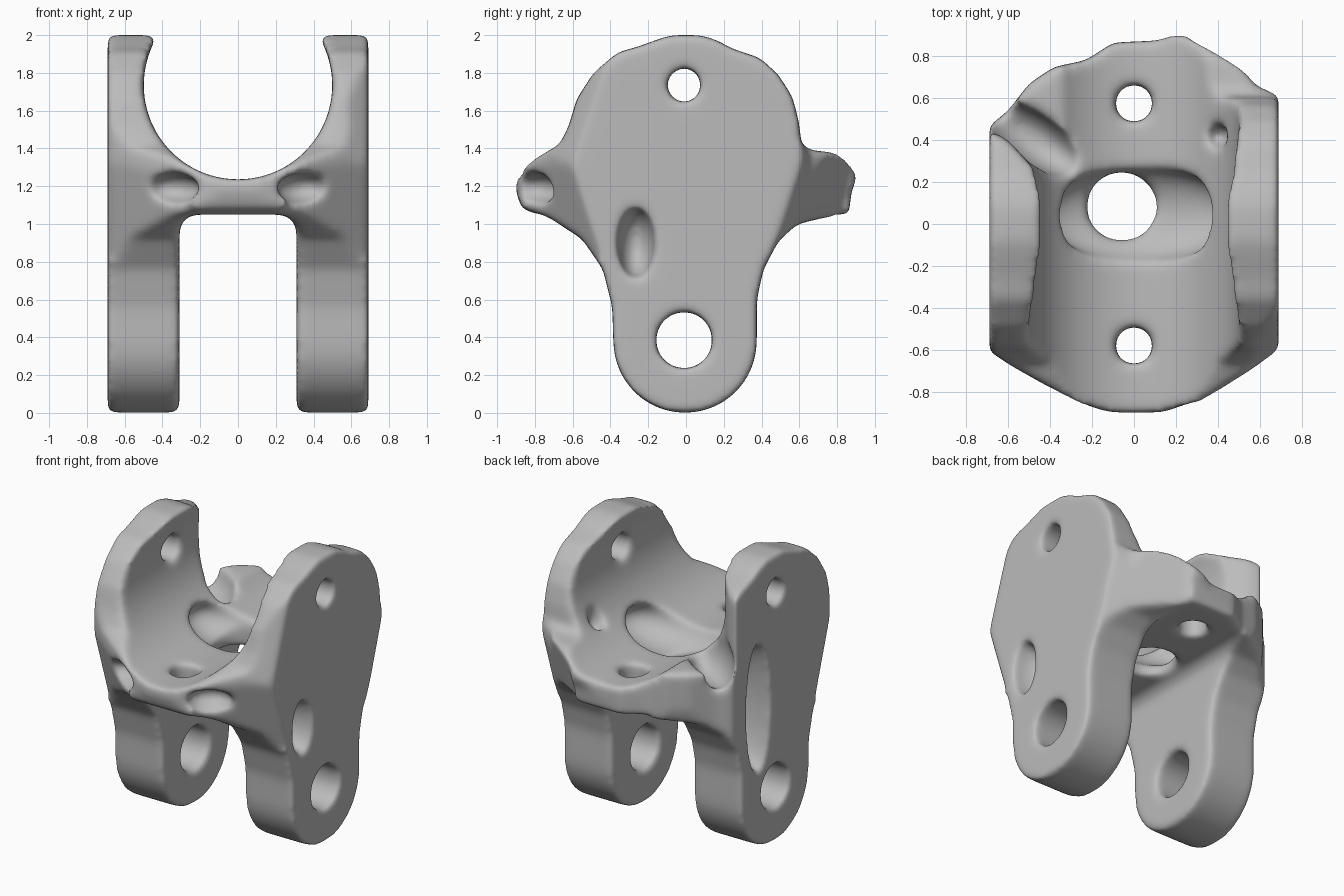
import bpy, bmesh, math
from mathutils import Matrix, Vector

if "Cube" in bpy.data.objects:
    bpy.data.objects.remove(bpy.data.objects["Cube"], do_unlink=True)

cutters = []


def new_object(name, bm):
    bmesh.ops.recalc_face_normals(bm, faces=bm.faces)
    mesh = bpy.data.meshes.new(name)
    bm.to_mesh(mesh)
    bm.free()
    ob = bpy.data.objects.new(name, mesh)
    bpy.context.collection.objects.link(ob)
    return ob


def prism(name, outline, axis, low, high):
    """Extrude a 2D outline along the given axis."""
    def place(a, b, t):
        return {"x": (t, a, b), "y": (a, t, b), "z": (a, b, t)}[axis]
    bm = bmesh.new()
    face = bm.faces.new([bm.verts.new(place(a, b, low)) for a, b in outline])
    new = bmesh.ops.extrude_face_region(bm, geom=[face])["geom"]
    shift = Vector(place(0, 0, high - low))
    bmesh.ops.translate(bm, vec=shift, verts=[v for v in new if isinstance(v, bmesh.types.BMVert)])
    return new_object(name, bm)


def arc(ca, cb, r, start, end, steps):
    angles = [math.radians(start + (end - start) * i / steps) for i in range(steps + 1)]
    return [(ca + r * math.cos(t), cb + r * math.sin(t)) for t in angles]


def hole(name, axis, a, b, r, low, high):
    return prism(name, arc(a, b, r, 0, 352.5, 47), axis, low, high)


def dent(name, centre, radii, turn=0):
    bm = bmesh.new()
    m = (Matrix.Translation(centre) @ Matrix.Rotation(math.radians(turn), 4, "Z")
         @ Matrix.Diagonal((*radii, 1)))
    bmesh.ops.create_uvsphere(bm, u_segments=32, v_segments=16, radius=1, matrix=m)
    return new_object(name, bm)


def plane_cut(name, point, normal):
    """A block whose face passes through the point, lying on the normal's side."""
    bm = bmesh.new()
    turn = Vector(normal).to_track_quat("Z", "Y").to_matrix().to_4x4()
    m = Matrix.Translation(point) @ turn @ Matrix.Translation((0, 0, 0.5))
    bmesh.ops.create_cube(bm, size=1, matrix=m)
    return new_object(name, bm)


# Side outline: rounded foot, flared lugs, domed ears
side = arc(-0.005, 0.38, 0.38, 180, 360, 24) + [
    (0.375, 0.6), (0.41, 0.76), (0.49, 0.91), (0.59, 1.0), (0.72, 1.03), (0.86, 1.02),
    (0.875, 1.17), (0.91, 1.25), (0.88, 1.33), (0.78, 1.38), (0.66, 1.39), (0.61, 1.42),
    (0.6, 1.53), (0.565, 1.67), (0.49, 1.79), (0.39, 1.88), (0.24, 1.93), (0.17, 1.97),
    (0.08, 2.0), (-0.08, 2.0), (-0.17, 1.97), (-0.25, 1.94), (-0.36, 1.91), (-0.49, 1.8),
    (-0.58, 1.66), (-0.62, 1.52), (-0.67, 1.42), (-0.78, 1.36), (-0.89, 1.29), (-0.91, 1.2),
    (-0.87, 1.08), (-0.72, 1.03), (-0.55, 0.92), (-0.44, 0.76), (-0.39, 0.56)]
body = prism("yoke_bracket", side, "x", -0.69, 0.69)

# Plan outline of the two flanges
plan = [(0.7, -0.61), (0.52, -0.72), (0.32, -0.85), (0.12, -0.9), (-0.1, -0.9),
        (-0.26, -0.86), (-0.42, -0.77), (-0.58, -0.68), (-0.7, -0.6), (-0.7, 0.46),
        (-0.6, 0.54), (-0.5, 0.67), (-0.38, 0.75), (-0.23, 0.78), (-0.1, 0.865),
        (0.1, 0.875), (0.2, 0.91), (0.36, 0.87), (0.48, 0.8), (0.58, 0.66), (0.7, 0.61)]

# Slot between the legs, with rounded upper corners
slot = [(-0.31, -0.2), (0.31, -0.2)] + arc(0.22, 0.96, 0.09, 0, 90, 6) \
    + arc(-0.22, 0.96, 0.09, 90, 180, 6)

# Plan of the slanted back trim on the right ear
ear_trim = [(-0.3, 0.2), (-0.5, 0.29), (-0.6, 0.4), (-0.75, 0.48), (-0.75, 1), (-0.3, 1)]


def cut(cutter, operation="DIFFERENCE"):
    mod = body.modifiers.new(cutter.name, "BOOLEAN")
    mod.operation = operation
    mod.solver = "EXACT"
    mod.object = cutter
    cutter.hide_render = True
    cutters.append(cutter)


cut(prism("plan_shape", plan, "z", -0.3, 2.3), "INTERSECT")
cut(prism("leg_slot", slot, "y", -1.2, 1.2))
cut(hole("trough_cut", "y", 0, 1.735, 0.5, -1.2, 1.2))
cut(hole("ear_bore", "x", -0.01, 1.735, 0.09, -1, 1))
cut(hole("leg_bore", "x", -0.01, 0.385, 0.15, -1, 1))
cut(dent("bridge_hollow", (0.03, 0.045, 1.27), (0.45, 0.23, 0.17)))
cut(hole("bridge_hole", "z", -0.06, 0.085, 0.163, 0.8, 1.6))
cut(dent("left_leg_pocket", (0.7, -0.265, 0.9), (0.2, 0.1, 0.19)))
cut(dent("right_leg_pocket", (-0.7, 0.18, 1.0), (0.25, 0.12, 0.45)))
cut(prism("right_ear_trim", ear_trim, "z", 1.375, 2.3))
cut(dent("back_right_groove", (-0.48, 0.41, 1.39), (0.28, 0.12, 0.19), -35))
cut(dent("back_left_notch", (0.4, 0.42, 1.42), (0.06, 0.06, 0.1)))
cut(plane_cut("left_ear_chamfer", (0.69, -0.46, 1.75), (0.6, -0.75, 0.25)))
for y in (-0.58, 0.575):
    cut(hole("flange_bore", "z", 0, y, 0.09, 0.8, 1.6))
for s in (-1, 1):
    cut(dent("front_pocket", (s * 0.34, -0.79, 1.19), (0.15, 0.12, 0.08), s * 32))
    # Slanted flare from the outer leg edges to the flanges
    for t in (-1, 1):
        cut(plane_cut("flare_cut", (s * 0.69, t * 0.6, 1.3), (s * 0.175, t * 0.258, -0.084)))

# Melt all the edges into one soft cast form
remesh = body.modifiers.new("Remesh", "REMESH")
remesh.mode = "VOXEL"
remesh.voxel_size = 0.016
soften = body.modifiers.new("Soften", "SMOOTH")
soften.factor = 0.5
soften.iterations = 32

bpy.context.view_layer.update()
final = bpy.data.meshes.new_from_object(body.evaluated_get(bpy.context.evaluated_depsgraph_get()))
body.modifiers.clear()
body.data = final
for ob in cutters:
    bpy.data.objects.remove(ob, do_unlink=True)

grey = bpy.data.materials.new("cast_grey")
grey.use_nodes = True
colour = (0.5, 0.5, 0.5, 1)
grey.diffuse_color = colour
grey.node_tree.nodes["Principled BSDF"].inputs["Base Color"].default_value = colour
final.materials.clear()
final.materials.append(grey)
for p in final.polygons:
    p.use_smooth = True
    p.material_index = 0
